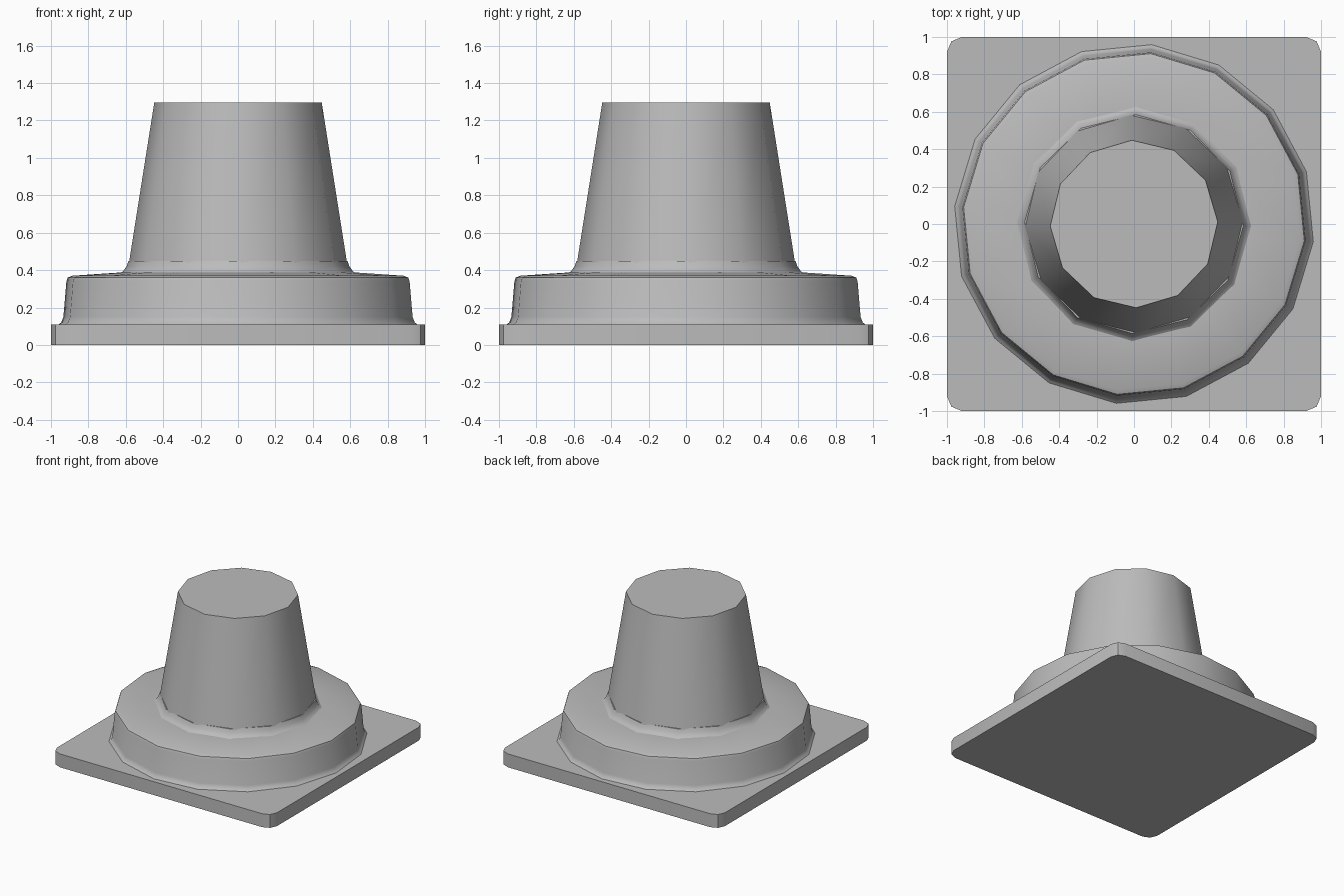
import bpy, bmesh, math

cube = bpy.data.objects.get("Cube")
if cube:
    bpy.data.objects.remove(cube, do_unlink=True)

GREY = (0.5, 0.5, 0.5, 1.0)
mat = bpy.data.materials.new("plain grey")
mat.use_nodes = True
mat.diffuse_color = GREY
mat.node_tree.nodes["Principled BSDF"].inputs["Base Color"].default_value = GREY


def finish(name, bm):
    bmesh.ops.recalc_face_normals(bm, faces=bm.faces)
    mesh = bpy.data.meshes.new(name)
    bm.to_mesh(mesh)
    bm.free()
    mesh.materials.append(mat)
    obj = bpy.data.objects.new(name, mesh)
    bpy.context.collection.objects.link(obj)
    bpy.ops.object.select_all(action='DESELECT')
    obj.select_set(True)
    bpy.context.view_layer.objects.active = obj
    bpy.ops.object.shade_smooth_by_angle(angle=math.radians(35))
    return obj


def lathe(name, profile, sides, turn):
    """Stack polygon rings from (radius, height) pairs and cap both ends."""
    bm = bmesh.new()
    rings = []
    for r, z in profile:
        angles = [math.radians(turn) + math.tau * i / sides for i in range(sides)]
        rings.append([bm.verts.new((r * math.cos(a), r * math.sin(a), z)) for a in angles])
    for low, high in zip(rings, rings[1:]):
        for i in range(sides):
            j = (i + 1) % sides
            bm.faces.new((low[i], low[j], high[j], high[i]))
    bm.faces.new(rings[0])
    bm.faces.new(rings[-1])
    return finish(name, bm)


# Square base plate with rounded vertical corners
bm = bmesh.new()
bmesh.ops.create_cube(bm, size=1)
for v in bm.verts:
    v.co = (v.co.x * 2, v.co.y * 2, (v.co.z + 0.5) * 0.11)
upright = [e for e in bm.edges if abs(e.verts[0].co.z - e.verts[1].co.z) > 0.05]
bmesh.ops.bevel(bm, geom=upright, offset=0.08, segments=2, profile=0.5, affect='EDGES')
finish("base_plate", bm)

# Round step with a flared foot and softened rim
lathe("round_step", [(0.97, 0.105), (0.95, 0.12), (0.938, 0.15), (0.922, 0.34),
                     (0.915, 0.36), (0.89, 0.37), (0.62, 0.388)], 16, -5.625)

# Flared collar where the column meets the step
lathe("column_collar", [(0.64, 0.38), (0.615, 0.393), (0.596, 0.42), (0.585, 0.45)], 12, -1)

# Tapered column
lathe("tapered_column", [(0.594, 0.37), (0.448, 1.295)], 12, 1.5)
